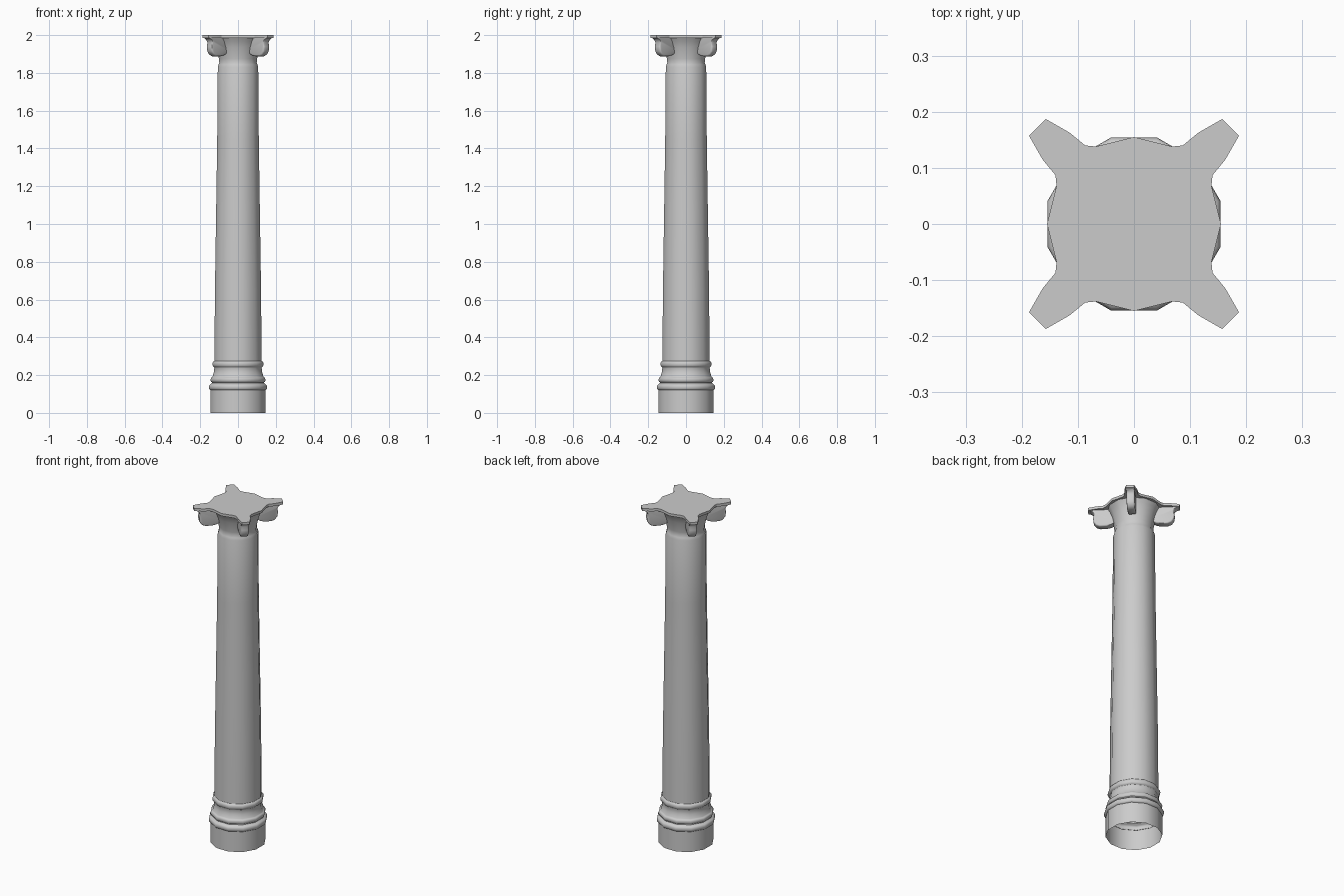
import bpy
import bmesh
from math import cos, sin, pi, radians
from mathutils import Matrix, Vector

if "Cube" in bpy.data.objects:
    bpy.data.objects.remove(bpy.data.objects["Cube"], do_unlink=True)

SIDES = 12
stone = bpy.data.materials.new("grey stone")
stone.use_nodes = True
GREY = (0.6, 0.6, 0.6, 1)
stone.diffuse_color = GREY
stone.node_tree.nodes["Principled BSDF"].inputs["Base Color"].default_value = GREY


def finish(bm, name, angle=40):
    bmesh.ops.recalc_face_normals(bm, faces=bm.faces)
    mesh = bpy.data.meshes.new(name)
    bm.to_mesh(mesh)
    bm.free()
    mesh.materials.append(stone)
    obj = bpy.data.objects.new(name, mesh)
    bpy.context.collection.objects.link(obj)
    bpy.ops.object.select_all(action="DESELECT")
    obj.select_set(True)
    bpy.context.view_layer.objects.active = obj
    bpy.ops.object.shade_smooth_by_angle(angle=radians(angle))
    return obj


def lathe(name, profile):
    """Open turned shell; profile gives (half width across flats, height)."""
    bm = bmesh.new()
    rings = []
    for half, z in profile:
        r = half / cos(pi / SIDES)
        rings.append([bm.verts.new((r * cos(a), r * sin(a), z))
                      for a in ((i + 0.5) * 2 * pi / SIDES for i in range(SIDES))])
    for low, high in zip(rings, rings[1:]):
        for i in range(SIDES):
            j = (i + 1) % SIDES
            bm.faces.new((low[i], low[j], high[j], high[i]))
    return finish(bm, name)


def bead(inner, outer, low, high, steps=6):
    """Half-round moulding profile."""
    return [(inner + (outer - inner) * sin(pi * i / steps),
             (low + high) / 2 - (high - low) / 2 * cos(pi * i / steps))
            for i in range(steps + 1)]


def prism(bm, points, offset):
    """Extrude a closed outline along an offset."""
    face = bm.faces.new([bm.verts.new(p) for p in points])
    new = bmesh.ops.extrude_face_region(bm, geom=[face])["geom"]
    verts = [v for v in new if isinstance(v, bmesh.types.BMVert)]
    bmesh.ops.translate(bm, verts=verts, vec=offset)
    # the starting face is kept by the extrusion, which closes the prism
    return verts


# Hollow base with its mouldings
lathe("base", [(0.145, 0), (0.145, 0.12)] + bead(0.144, 0.154, 0.12, 0.152)
      + [(0.138, 0.158)] + bead(0.138, 0.145, 0.162, 0.188)
      + [(0.135, 0.192), (0.128, 0.215), (0.125, 0.24)]
      + bead(0.126, 0.135, 0.242, 0.274) + [(0.125, 0.276)])

# Tapered shaft
lathe("shaft", [(0.125, 0.275), (0.122, 0.65), (0.116, 1.05),
                (0.11, 1.45), (0.107, 1.83), (0.103, 1.843)])

# Flared bell of the capital
lathe("capital_bell", [(0.103, 1.843), (0.099, 1.855), (0.101, 1.875), (0.106, 1.9),
                       (0.114, 1.935), (0.125, 1.965), (0.137, 1.986)])

# Abacus: one quarter outline, repeated four times
quarter = [(0.155, 0), (0.138, 0.068), (0.14, 0.087), (0.163, 0.115), (0.187, 0.157),
           (0.157, 0.187), (0.115, 0.163), (0.087, 0.14), (0.068, 0.138)]
outline = [Matrix.Rotation(k * pi / 2, 3, "Z") @ Vector((x, y, 1.985))
           for k in range(4) for x, y in quarter]
bm = bmesh.new()
prism(bm, outline, (0, 0, 0.015))
finish(bm, "abacus", 30)

# Corner scrolls on the diagonals
scroll = [(0.09, 1.986), (0.235, 1.986), (0.218, 1.976), (0.212, 1.96), (0.216, 1.94),
          (0.213, 1.915), (0.2, 1.896), (0.18, 1.888), (0.145, 1.888), (0.12, 1.893),
          (0.09, 1.91)]
for k, corner in enumerate(("back_left", "back_right", "front_right", "front_left")):
    bm = bmesh.new()
    prism(bm, [(r, -0.021, z) for r, z in scroll], (0, 0.042, 0))
    rims = [e for e in bm.edges if abs(e.verts[0].co.y - e.verts[1].co.y) < 1e-5
            and max(v.co.z for v in e.verts) < 1.98]
    bmesh.ops.bevel(bm, geom=rims, offset=0.007, segments=2, profile=0.5, affect="EDGES")
    bmesh.ops.rotate(bm, verts=bm.verts, cent=(0, 0, 0),
                     matrix=Matrix.Rotation(pi / 4 + k * pi / 2, 3, "Z"))
    finish(bm, corner + "_scroll", 45)
